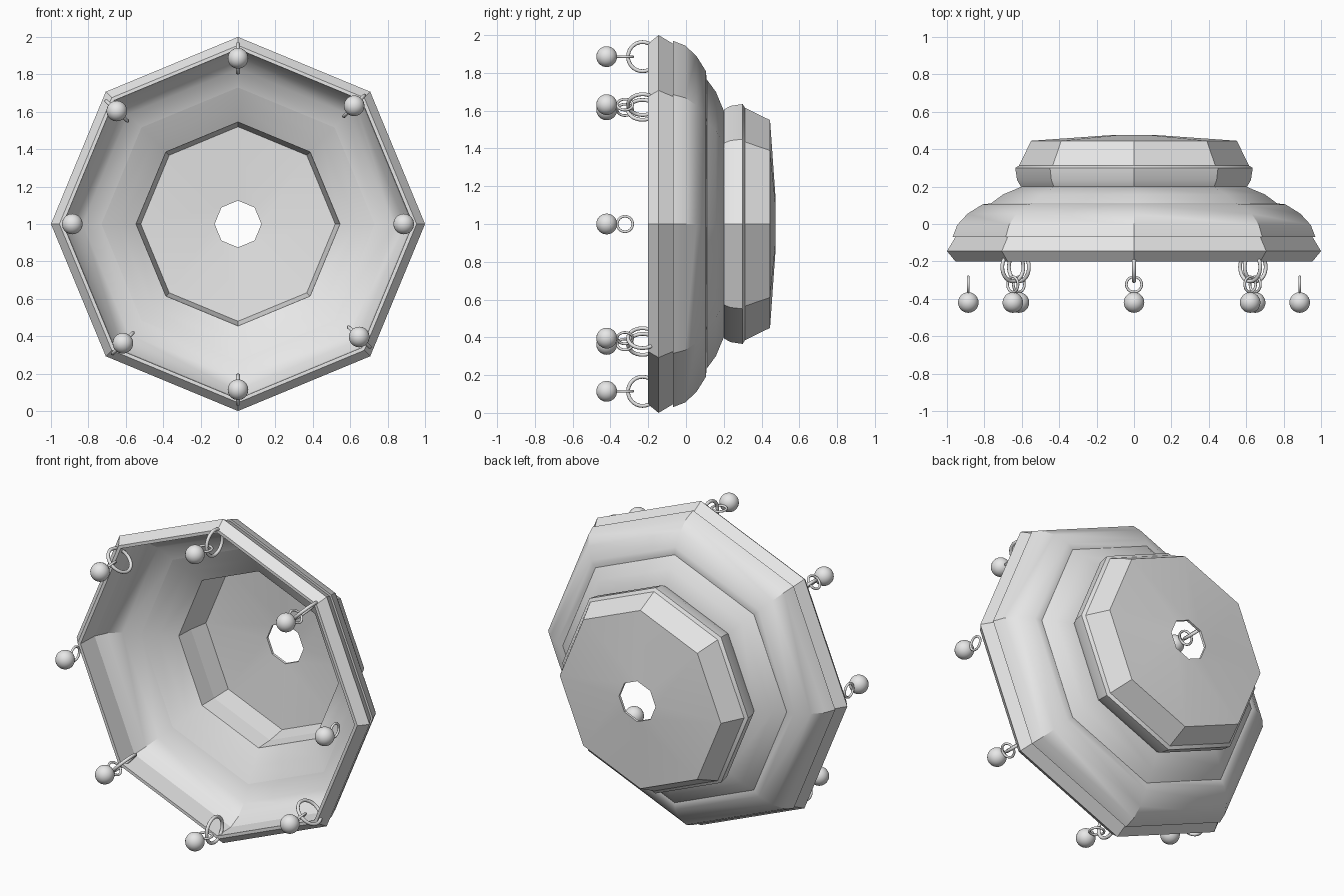
import bpy
import bmesh
from math import cos, sin, radians, pi
from mathutils import Vector

cube = bpy.data.objects.get("Cube")
if cube:
    bpy.data.objects.remove(cube, do_unlink=True)

SIDES = 8
CENTRE = Vector((0, 0, 1))

grey = bpy.data.materials.new("plain grey")
grey.use_nodes = True
grey.diffuse_color = (0.8, 0.8, 0.8, 1)
grey.node_tree.nodes["Principled BSDF"].inputs["Base Color"].default_value = grey.diffuse_color


def finish(obj, name, angle=30):
    """Name, colour and shade one part."""
    obj.name = name
    obj.data.materials.append(grey)
    bpy.ops.object.select_all(action='DESELECT')
    obj.select_set(True)
    bpy.context.view_layer.objects.active = obj
    bpy.ops.object.shade_smooth_by_angle(angle=radians(angle))


def lathe(name, profile):
    """Turn a closed (radius, depth) profile around the front-to-back axis."""
    bm = bmesh.new()
    rings = []
    for i in range(SIDES):
        a = 2 * pi * i / SIDES
        rings.append([bm.verts.new(CENTRE + Vector((r * cos(a), y, r * sin(a))))
                      for r, y in profile])
    for i, ring in enumerate(rings):
        following = rings[(i + 1) % SIDES]
        for j in range(len(profile)):
            k = (j + 1) % len(profile)
            bm.faces.new((ring[j], ring[k], following[k], following[j]))
    bmesh.ops.recalc_face_normals(bm, faces=bm.faces)
    mesh = bpy.data.meshes.new(name)
    bm.to_mesh(mesh)
    bm.free()
    obj = bpy.data.objects.new(name, mesh)
    bpy.context.collection.objects.link(obj)
    finish(obj, name)


def ring(name, centre, axis, major, minor):
    bpy.ops.mesh.primitive_torus_add(location=centre, major_radius=major, minor_radius=minor,
                                     major_segments=32, minor_segments=10,
                                     rotation=axis.to_track_quat('Z', 'Y').to_euler())
    finish(bpy.context.object, name, 60)


# Octagonal shell, from the bevelled front rim to the back cap
lathe("rim", [(0.955, -0.2), (1, -0.145), (0.955, -0.07), (0.93, -0.07), (0.935, -0.2)])
lathe("wide_dome", [(0.97, -0.07), (0.945, -0.005), (0.89, 0.055), (0.81, 0.105), (0.765, 0.11),
                    (0.73, 0.1), (0.83, 0.06), (0.895, 0), (0.93, -0.07)])
lathe("inner_dome", [(0.765, 0.11), (0.7, 0.158), (0.6, 0.2), (0.545, 0.2),
                     (0.64, 0.145), (0.73, 0.1)])
lathe("collar", [(0.605, 0.2), (0.625, 0.235), (0.635, 0.3), (0.615, 0.312),
                 (0.54, 0.312), (0.545, 0.2)])
lathe("back_cap", [(0.615, 0.312), (0.55, 0.445), (0.125, 0.475), (0.125, 0.46),
                   (0.52, 0.43), (0.54, 0.312)])

# Hanging beads; the two side beads have no large hoop
angles = [0, 45.5, 90, 137, 180, 226, 270, 317]
for number, degrees in enumerate(angles, 1):
    a = radians(degrees)
    outward = Vector((cos(a), 0, sin(a)))
    along = Vector((-sin(a), 0, cos(a)))
    spot = CENTRE + outward * 0.886
    if degrees % 180:
        ring(f"large_hoop_{number}", spot + Vector((0, -0.23, 0)), along, 0.077, 0.01)
    ring(f"small_hoop_{number}", spot + Vector((0, -0.323, 0)), outward, 0.041, 0.007)
    bpy.ops.mesh.primitive_uv_sphere_add(segments=24, ring_count=16, radius=0.055,
                                         location=spot + Vector((0, -0.42, 0)))
    finish(bpy.context.object, f"bead_{number}", 60)
